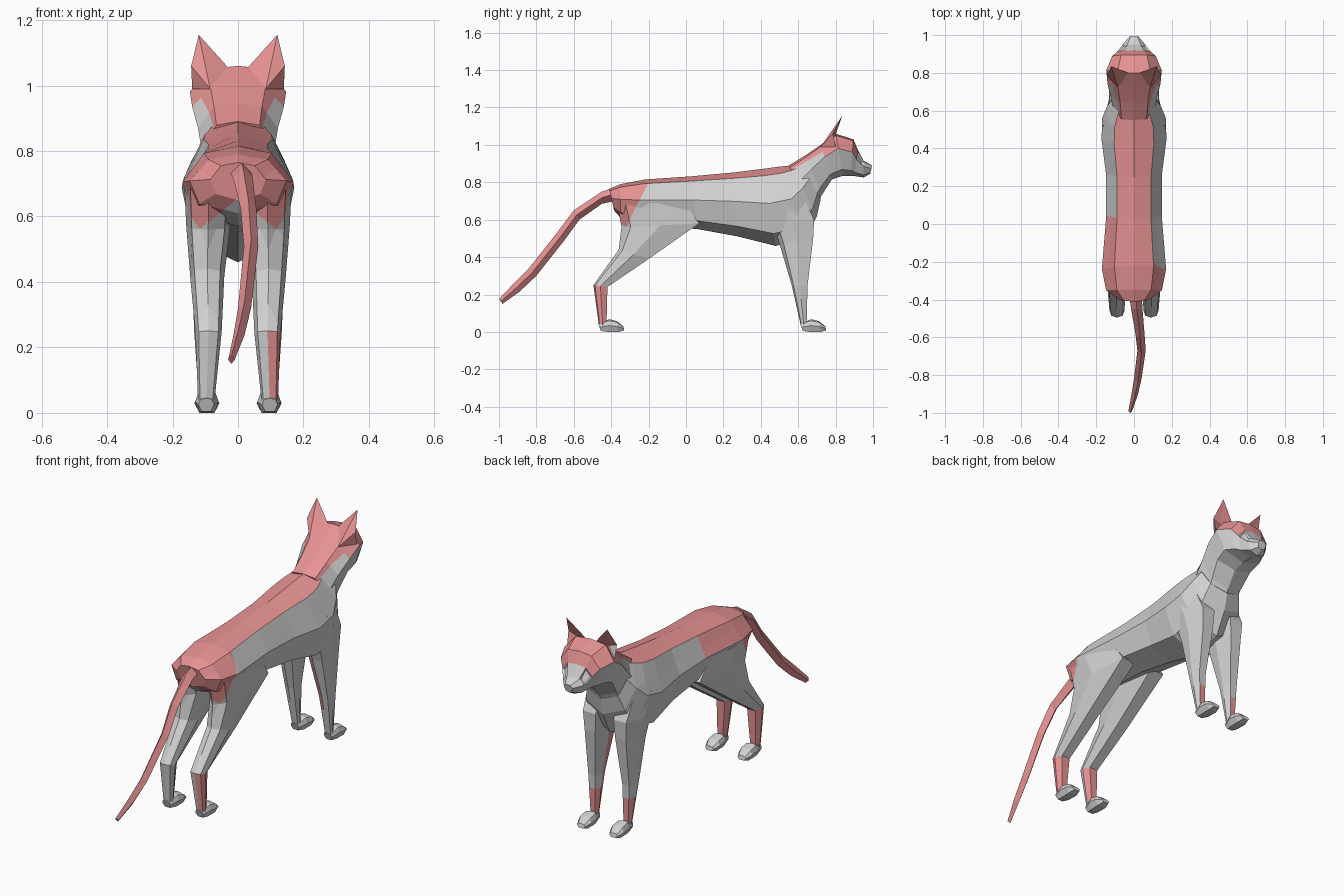
import bpy
import bmesh
from mathutils import Vector

cube = bpy.data.objects.get("Cube")
if cube:
    bpy.data.objects.remove(cube)


def material(name, colour):
    mat = bpy.data.materials.new(name)
    mat.use_nodes = True
    mat.diffuse_color = colour
    mat.node_tree.nodes["Principled BSDF"].inputs["Base Color"].default_value = colour
    return mat


GREY, CORAL = 0, 1
MATERIALS = [
    material("grey fur", (0.64, 0.64, 0.64, 1)),
    material("coral fur", (0.8, 0.29, 0.29, 1)),
]


def mirrored(half):
    """Close a half section that starts and ends on the middle line."""
    return half + [(-u, t) for u, t in half[-2:0:-1]]


# Cross-sections: (side factor, fraction from first edge to second edge)
BODY = mirrored([(0, 0), (0.61, 0.09), (1, 0.45), (0.8, 0.84), (0, 1)])
HEAD = mirrored([(0, 0), (0.6, 0.04), (1, 0.35), (0.75, 0.85), (0, 1)])
LIMB = [(0, 0), (0.75, 0.12), (1, 0.5), (0.6, 1), (-0.6, 1), (-1, 0.5), (-0.75, 0.12)]
TAIL = mirrored([(0, 0), (1, 0.5), (0, 1)])


def finish(name, bm, rule):
    """Colour the faces by rule and make the object."""
    bmesh.ops.recalc_face_normals(bm, faces=bm.faces)
    for face in bm.faces:
        face.material_index = rule(face.calc_center_median(), face.normal)
    mesh = bpy.data.meshes.new(name)
    bm.to_mesh(mesh)
    bm.free()
    for mat in MATERIALS:
        mesh.materials.append(mat)
    bpy.context.collection.objects.link(bpy.data.objects.new(name, mesh))


def loft(name, rings, shape, rule, side=1, cuts=(), eye_ring=None):
    """Skin rings given as (y, z of one edge, y, z of the other edge, x centre, half width)."""
    bm = bmesh.new()
    loops = []
    for y1, z1, y2, z2, x, w in rings:
        loops.append([bm.verts.new((side * (x + w * u), y1 + (y2 - y1) * t, z1 + (z2 - z1) * t))
                      for u, t in shape])
    n = len(shape)
    faces = []
    for a, b in zip(loops, loops[1:]):
        for i in range(n):
            j = (i + 1) % n
            faces.append(bm.faces.new((a[i], a[j], b[j], b[i])))
    bm.faces.new(loops[0])
    bm.faces.new(loops[-1])
    if eye_ring:
        bmesh.ops.recalc_face_normals(bm, faces=bm.faces)
        sockets = [faces[eye_ring * n + 1], faces[eye_ring * n + n - 2]]
        bmesh.ops.inset_individual(bm, faces=sockets, thickness=0.01, depth=-0.008)
    for point, normal in cuts:
        bmesh.ops.bisect_plane(bm, geom=bm.verts[:] + bm.edges[:] + bm.faces[:],
                               plane_co=point, plane_no=normal)
    finish(name, bm, rule)


# Rump patch: behind a slanted line and above an edge that drops outwards
SLANT = (Vector((0, -0.2, 0.8)), Vector((0, -0.89, 0.45)))
EDGES = [(Vector((0, 0, 0.655)), Vector((s * 0.8, 0, 1))) for s in (1, -1)]
RUMP_CUTS = [SLANT] + EDGES


def on_rump(c):
    return (c - SLANT[0]).dot(SLANT[1]) > 0 and c.z + 0.8 * abs(c.x) > 0.655


def torso_rule(c, normal):
    right_flank = c.x < -0.1 and c.y < 0.03 and c.z > 0.7
    return CORAL if on_rump(c) or right_flank or normal.z > 0.8 else GREY


def grey_rule(c, normal):
    return GREY


def coral_rule(c, normal):
    return CORAL


# Torso, from rump to chest
loft("torso", [
    (-0.41, 0.765, -0.385, 0.65, 0, 0.085),
    (-0.35, 0.79, -0.35, 0.61, 0, 0.148),
    (-0.22, 0.815, -0.26, 0.57, 0, 0.17),
    (0.03, 0.832, 0.06, 0.55, 0, 0.147),
    (0.25, 0.852, 0.28, 0.51, 0, 0.148),
    (0.42, 0.873, 0.48, 0.46, 0, 0.172),
    (0.5, 0.884, 0.64, 0.5, 0, 0.168),
    (0.56, 0.89, 0.7, 0.62, 0, 0.143),
    (0.61, 0.905, 0.72, 0.71, 0, 0.115),
], BODY, torso_rule, cuts=RUMP_CUTS)


# Neck and head, with sunken eye sockets beside the muzzle
def head_rule(c, normal):
    return CORAL if c.y < 0.915 and c.z > min(0.87 + 0.57 * (c.y - 0.57), 0.955) else GREY


NAPE = (Vector((0, 0.57, 0.87)), Vector((0, -0.5, 0.87)))
loft("head", [
    (0.55, 0.89, 0.68, 0.62, 0, 0.11),
    (0.64, 0.945, 0.725, 0.73, 0, 0.122),
    (0.72, 1.0, 0.78, 0.815, 0, 0.14),
    (0.8, 1.06, 0.84, 0.835, 0, 0.147),
    (0.895, 1.03, 0.88, 0.833, 0, 0.115),
    (0.92, 0.97, 0.9, 0.833, 0, 0.088),
    (0.95, 0.915, 0.95, 0.826, 0, 0.06),
    (0.995, 0.89, 0.985, 0.845, 0, 0.025),
], HEAD, head_rule, cuts=(NAPE,), eye_ring=5)

# Tail, curving down behind
loft("tail", [
    (-0.33, 0.79, -0.38, 0.7, 0.005, 0.035),
    (-0.45, 0.75, -0.45, 0.685, 0.015, 0.03),
    (-0.6, 0.65, -0.57, 0.6, 0.032, 0.024),
    (-0.69, 0.53, -0.65, 0.49, 0.04, 0.022),
    (-0.84, 0.34, -0.8, 0.3, 0.02, 0.02),
    (-0.92, 0.26, -0.89, 0.215, 0.003, 0.017),
    (-1.0, 0.175, -0.98, 0.15, -0.02, 0.01),
], TAIL, coral_rule)


def ear(name, side):
    """Pointed ear with a hollow front."""
    bm = bmesh.new()
    points = [(0.14, 0.8, 0.99), (0.143, 0.785, 1.06), (0.12, 0.835, 1.155),
              (0.03, 0.8, 1.055), (0.085, 0.72, 0.99), (0.09, 0.78, 1.04)]
    base, outer, tip, inner, back, hollow = [bm.verts.new((side * x, y, z)) for x, y, z in points]
    for tri in ((base, outer, back), (outer, tip, back), (tip, inner, back),
                (base, outer, hollow), (outer, tip, hollow), (tip, inner, hollow),
                (inner, back, base), (inner, base, hollow)):
        bm.faces.new(tri)

    def rule(c, normal):
        return GREY if side < 0 and normal.y > 0.3 and normal.x > 0 else CORAL
    finish(name, bm, rule)


for label, side in (("left", 1), ("right", -1)):
    ear(label + "_ear", side)

    # Hind leg: coral rump patch on the thigh, coral shin with a grey back
    def hind_rule(c, normal):
        if c.z > 0.26:
            return CORAL if on_rump(c) else GREY
        return CORAL if normal.y > 0 or (side > 0 and normal.x > 0) else GREY

    loft(label + "_hind_leg", [
        (-0.37, 0.7, 0.0, 0.68, 0.09, 0.074),
        (-0.345, 0.56, 0.07, 0.58, 0.091, 0.067),
        (-0.36, 0.44, -0.2, 0.39, 0.094, 0.052),
        (-0.495, 0.25, -0.42, 0.24, 0.09, 0.04),
        (-0.465, 0.03, -0.425, 0.04, 0.097, 0.025),
    ], LIMB, hind_rule, side, cuts=RUMP_CUTS)

    # Foreleg: coral at the front of the wrist and a coral inner stripe on the left
    def fore_rule(c, normal):
        inner_stripe = side > 0 and normal.x < -0.3 and normal.y < 0 and c.z < 0.5
        wrist_patch = c.z < 0.18 and normal.y > 0.3 and normal.x < 0.5
        return CORAL if inner_stripe or wrist_patch else GREY

    wrist = (Vector((0, 0, 0.18)), Vector((0, 0, 1)))
    loft(label + "_foreleg", [
        (0.42, 0.7, 0.62, 0.74, 0.09, 0.074),
        (0.46, 0.58, 0.685, 0.6, 0.09, 0.063),
        (0.5, 0.47, 0.68, 0.5, 0.09, 0.052),
        (0.565, 0.25, 0.65, 0.25, 0.1, 0.034),
        (0.615, 0.03, 0.645, 0.04, 0.097, 0.022),
    ], LIMB, fore_rule, side, cuts=(wrist,))

    # Paws
    for part, heel in (("hind", -0.47), ("fore", 0.61)):
        loft(f"{label}_{part}_paw", [
            (heel, 0.045, heel + 0.015, 0.005, 0.097, 0.024),
            (heel + 0.06, 0.068, heel + 0.05, 0, 0.095, 0.036),
            (heel + 0.1, 0.058, heel + 0.11, 0, 0.095, 0.038),
            (heel + 0.135, 0.03, heel + 0.14, 0.008, 0.095, 0.024),
        ], LIMB, grey_rule, side)
